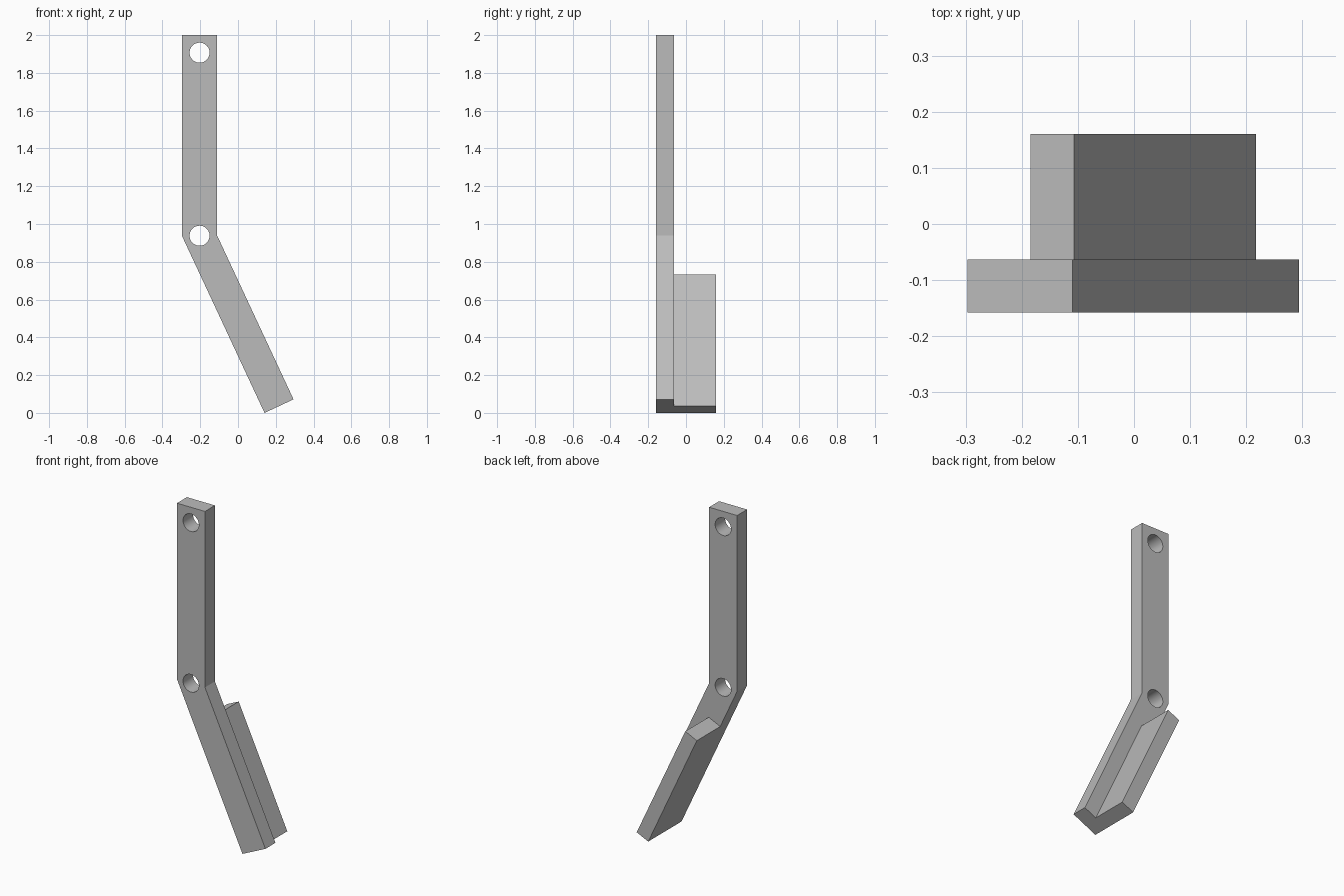
import bpy, bmesh
from math import radians, sin, cos
from mathutils import Vector

cube = bpy.data.objects.get("Cube")
if cube:
    bpy.data.objects.remove(cube, do_unlink=True)

# Single plain grey
grey = bpy.data.materials.new("plain grey")
grey.use_nodes = True
colour = (0.5, 0.5, 0.5, 1)
grey.diffuse_color = colour
grey.node_tree.nodes["Principled BSDF"].inputs["Base Color"].default_value = colour


def extrude_profile(name, points, y0, y1):
    """Extrude an XZ outline from y0 to y1."""
    bm = bmesh.new()
    face = bm.faces.new([bm.verts.new((p[0], y0, p[1])) for p in points])
    result = bmesh.ops.extrude_face_region(bm, geom=[face])
    moved = [v for v in result["geom"] if isinstance(v, bmesh.types.BMVert)]
    bmesh.ops.translate(bm, verts=moved, vec=(0, y1 - y0, 0))
    bmesh.ops.recalc_face_normals(bm, faces=bm.faces)
    mesh = bpy.data.meshes.new(name)
    bm.to_mesh(mesh)
    bm.free()
    mesh.materials.append(grey)
    obj = bpy.data.objects.new(name, mesh)
    bpy.context.collection.objects.link(obj)
    return obj


# Main dimensions
LEFT, RIGHT, BEND, TOP = -0.297, -0.11, 0.938, 2.0
FRONT, MID, BACK = -0.158, -0.063, 0.16
tilt = radians(25)
down = Vector((sin(tilt), -cos(tilt)))     # along the sloped leg
across = Vector((cos(tilt), sin(tilt)))    # over its width
width = (RIGHT - LEFT) * cos(tilt)
foot = Vector((LEFT, BEND)) + down * (BEND / cos(tilt))

# Bent arm
arm = extrude_profile("bent_arm", [
    (LEFT, TOP), (LEFT, BEND), foot, foot + across * width,
    (RIGHT, BEND), (RIGHT, TOP)], FRONT, MID)

# Pedal flange behind the sloped leg
length = 0.768
half = across * width / 2
head = foot - down * length
extrude_profile("flange", [head, foot, foot + half, head + half], MID, BACK)

# Pivot holes
for name, z in (("lower_hole_cutter", BEND), ("upper_hole_cutter", 1.907)):
    bpy.ops.mesh.primitive_cylinder_add(
        vertices=48, radius=0.053, depth=0.4,
        location=((LEFT + RIGHT) / 2, (FRONT + MID) / 2, z),
        rotation=(radians(90), 0, 0))
    cutter = bpy.context.object
    cutter.name = name
    cutter.data.materials.append(grey)
    cutter.hide_render = True
    cutter.hide_viewport = True
    cut = arm.modifiers.new(name, 'BOOLEAN')
    cut.operation = 'DIFFERENCE'
    cut.solver = 'EXACT'
    cut.object = cutter

# Smooth only inside the holes
bpy.ops.object.select_all(action='DESELECT')
bpy.context.view_layer.objects.active = arm
arm.select_set(True)
for modifier in list(arm.modifiers):
    bpy.ops.object.modifier_apply(modifier=modifier.name)
bpy.ops.object.shade_smooth_by_angle(angle=radians(20))
